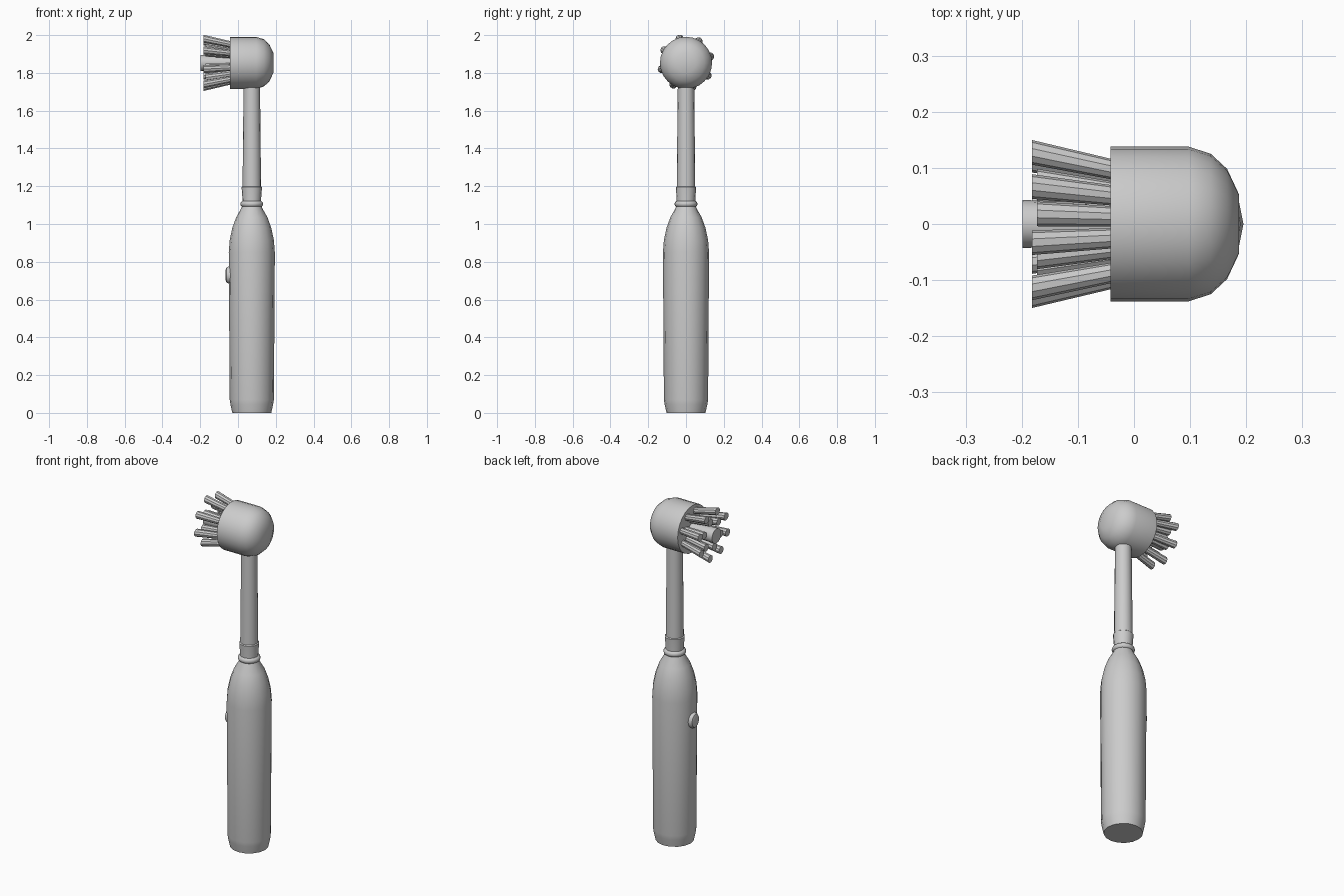
import bpy, bmesh
from math import cos, sin, pi, radians
from mathutils import Matrix, Vector

if "Cube" in bpy.data.objects:
    bpy.data.objects.remove(bpy.data.objects["Cube"])

AX = 0.073      # x of the handle axis
HZ = 1.853      # height of the head axis


def finish(bm, name, angle=35):
    bmesh.ops.recalc_face_normals(bm, faces=bm.faces)
    me = bpy.data.meshes.new(name)
    bm.to_mesh(me)
    bm.free()
    ob = bpy.data.objects.new(name, me)
    bpy.context.collection.objects.link(ob)
    bpy.ops.object.select_all(action='DESELECT')
    ob.select_set(True)
    bpy.context.view_layer.objects.active = ob
    bpy.ops.object.shade_smooth_by_angle(angle=radians(angle))
    return ob


def loft(name, rings, n=16, axis='Z'):
    """Skin circles given as (x, y, z, radius), each square to the axis; capped."""
    bm = bmesh.new()
    loops = []
    for x, y, z, r in rings:
        loop = []
        for i in range(n):
            c, s = r * cos(2 * pi * i / n), r * sin(2 * pi * i / n)
            off = (c, s, 0) if axis == 'Z' else (0, c, s)
            loop.append(bm.verts.new(Vector((x, y, z)) + Vector(off)))
        loops.append(loop)
    for a, b in zip(loops, loops[1:]):
        for i in range(n):
            j = (i + 1) % n
            bm.faces.new((a[i], a[j], b[j], b[i]))
    bm.faces.new(loops[0])
    bm.faces.new(loops[-1])
    return finish(bm, name)


def upright(name, profile, n=16):
    return loft(name, [(AX, 0, z, r) for r, z in profile], n)


# Handle body
upright("handle", [(0.103, 0), (0.113, 0.045), (0.117, 0.07), (0.122, 0.85), (0.117, 0.915),
                   (0.103, 0.98), (0.083, 1.035), (0.056, 1.083), (0.05, 1.1)])

# Ring between handle and neck
bpy.ops.mesh.primitive_torus_add(location=(AX, 0, 1.106), major_radius=0.044,
                                 minor_radius=0.017, major_segments=24, minor_segments=10)
bpy.context.object.name = "neck_ring"
bpy.ops.object.shade_smooth_by_angle(angle=radians(50))

# Collar and neck
upright("collar", [(0.049, 1.09), (0.049, 1.13), (0.054, 1.195), (0.048, 1.2)])
upright("neck", [(0.049, 1.18), (0.047, 1.4), (0.043, 1.78)])

# Brush head: short drum with a domed back
head = [(-0.042, 0.138), (0.097, 0.138), (0.137, 0.125), (0.166, 0.098), (0.187, 0.053)]
loft("head", [(x, 0, HZ, r) for x, r in head], 24, 'X')

# Bristle tufts: splayed outer and inner rings, one thick centre tuft
for ring, count, start, r_base, r_tip, x_tip in (("outer", 8, 14.6, 0.1, 0.132, -0.182),
                                                 ("inner", 6, 17, 0.06, 0.08, -0.173)):
    for k in range(count):
        a = radians(start) + 2 * pi * k / count
        loft(f"{ring}_tuft_{k}",
             [(-0.035, r_base * cos(a), HZ + r_base * sin(a), 0.018),
              (x_tip, r_tip * cos(a), HZ + r_tip * sin(a), 0.022)], 10, 'X')
loft("centre_tuft", [(-0.035, 0, HZ, 0.036), (-0.199, 0, HZ, 0.043)], 16, 'X')

# Power button
button = [(-0.03, 0.045), (-0.052, 0.045), (-0.062, 0.038), (-0.066, 0.025)]
ob = loft("button", [(x, 0, 0.73, r) for x, r in button], 16, 'X')
ob.data.transform(Matrix.Diagonal((1, 0.85, 1, 1)))
